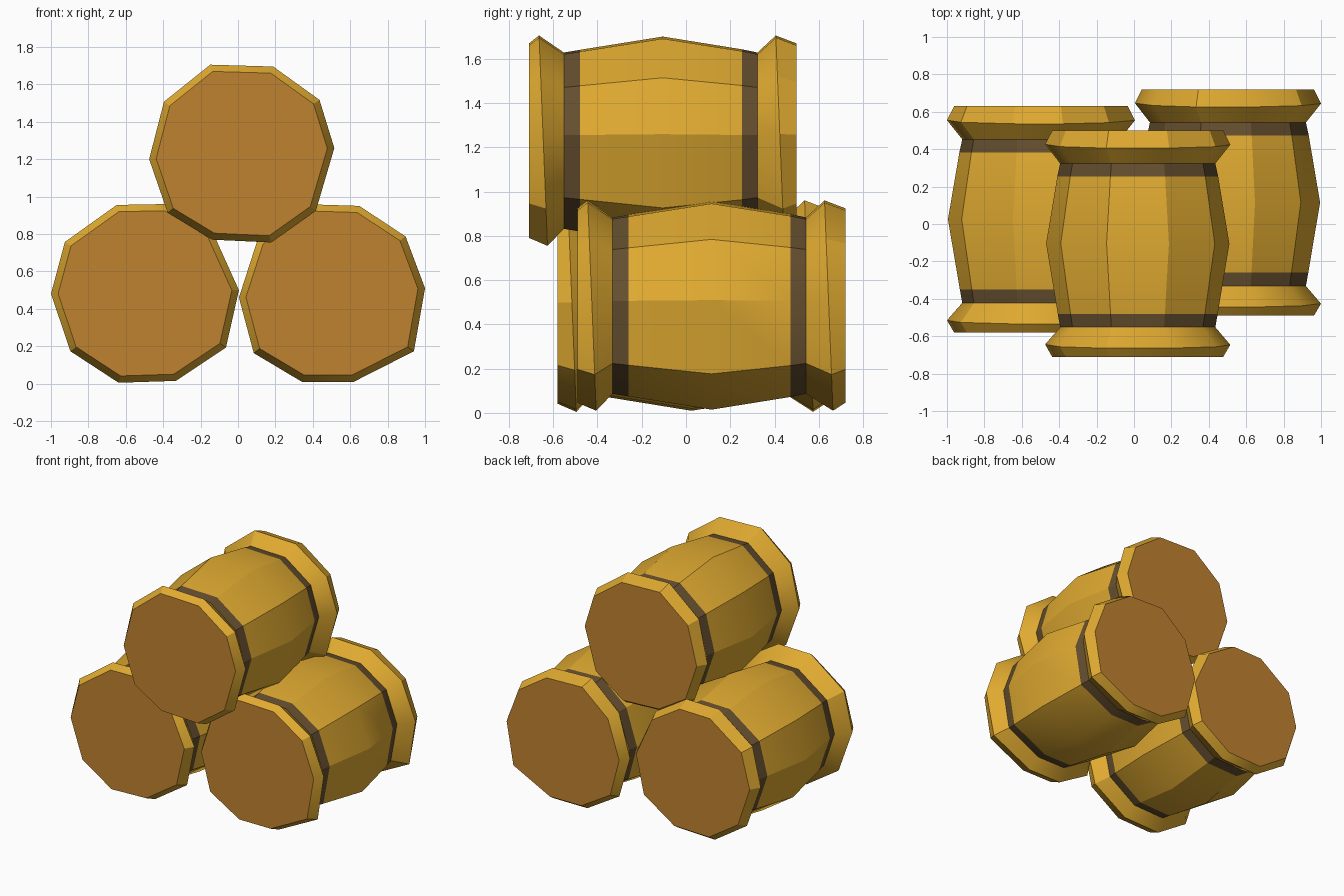
import bpy, bmesh, math

if "Cube" in bpy.data.objects:
    bpy.data.objects.remove(bpy.data.objects["Cube"])


def material(name, rgb):
    m = bpy.data.materials.new(name)
    m.diffuse_color = (*rgb, 1)
    m.use_nodes = True
    m.node_tree.nodes["Principled BSDF"].inputs["Base Color"].default_value = m.diffuse_color
    return m


MATS = [material("golden_wood", (0.74, 0.40, 0.03)),
        material("dark_band", (0.13, 0.077, 0.028)),
        material("brown_lid", (0.53, 0.225, 0.03))]

# Lengthwise profile: (distance along the barrel, scale of its outline)
PROFILE = [(-0.605, 0.915), (-0.54, 0.99), (-0.447, 0.83), (-0.375, 0.855),
           (0.0, 0.98),
           (0.358, 0.86), (0.428, 0.83), (0.53, 0.99), (0.605, 0.915)]
BANDS = (2, 5)   # profile segments covered by the hoops


def barrel(name, centre, outline):
    cx, cy, cz = centre
    bm = bmesh.new()
    rings = []
    for d, s in PROFILE:
        # the rims lean a little toward the front at their top
        rim = 0.04 if 0.5 < abs(d) < 0.6 else 0.0
        rings.append([bm.verts.new(((x - cx) * s, d - rim * (z - cz), (z - cz) * s))
                      for x, z in outline])
    count = len(outline)
    # staves, rims and hoops
    for i in range(len(rings) - 1):
        for k in range(count):
            n = (k + 1) % count
            f = bm.faces.new((rings[i][k], rings[i][n],
                              rings[i + 1][n], rings[i + 1][k]))
            f.material_index = 1 if i in BANDS else 0
    # flat lids
    for ring in (rings[0], rings[-1]):
        bm.faces.new(ring).material_index = 2
    bmesh.ops.recalc_face_normals(bm, faces=bm.faces)
    mesh = bpy.data.meshes.new(name)
    bm.to_mesh(mesh)
    bm.free()
    for m in MATS:
        mesh.materials.append(m)
    ob = bpy.data.objects.new(name, mesh)
    ob.location = centre
    bpy.context.collection.objects.link(ob)
    bpy.ops.object.select_all(action='DESELECT')
    ob.select_set(True)
    bpy.context.view_layer.objects.active = ob
    bpy.ops.object.shade_smooth_by_angle(angle=math.radians(30))


# Two barrels side by side with a third resting on top,
# each with its own hand-cut ten-sided (x, z) outline
barrel("left_barrel", (-0.495, 0.025, 0.485),
       [(-0.65, 0.96), (-0.38, 0.965), (-0.13, 0.81), (0.01, 0.5), (-0.06, 0.19),
        (-0.33, 0.01), (-0.64, 0.0), (-0.90, 0.17), (-1.005, 0.48), (-0.93, 0.76)])
barrel("right_barrel", (0.5, 0.115, 0.485),
       [(0.33, 0.965), (0.65, 0.955), (0.90, 0.79), (1.005, 0.51), (0.945, 0.17),
        (0.62, 0.005), (0.34, 0.005), (0.08, 0.16), (0.0, 0.46), (0.10, 0.77)])
barrel("top_barrel", (0.02, -0.105, 1.23),
       [(-0.15, 1.71), (0.19, 1.70), (0.44, 1.52), (0.52, 1.26), (0.42, 0.92),
        (0.18, 0.75), (-0.14, 0.765), (-0.38, 0.91), (-0.48, 1.20), (-0.40, 1.51)])
